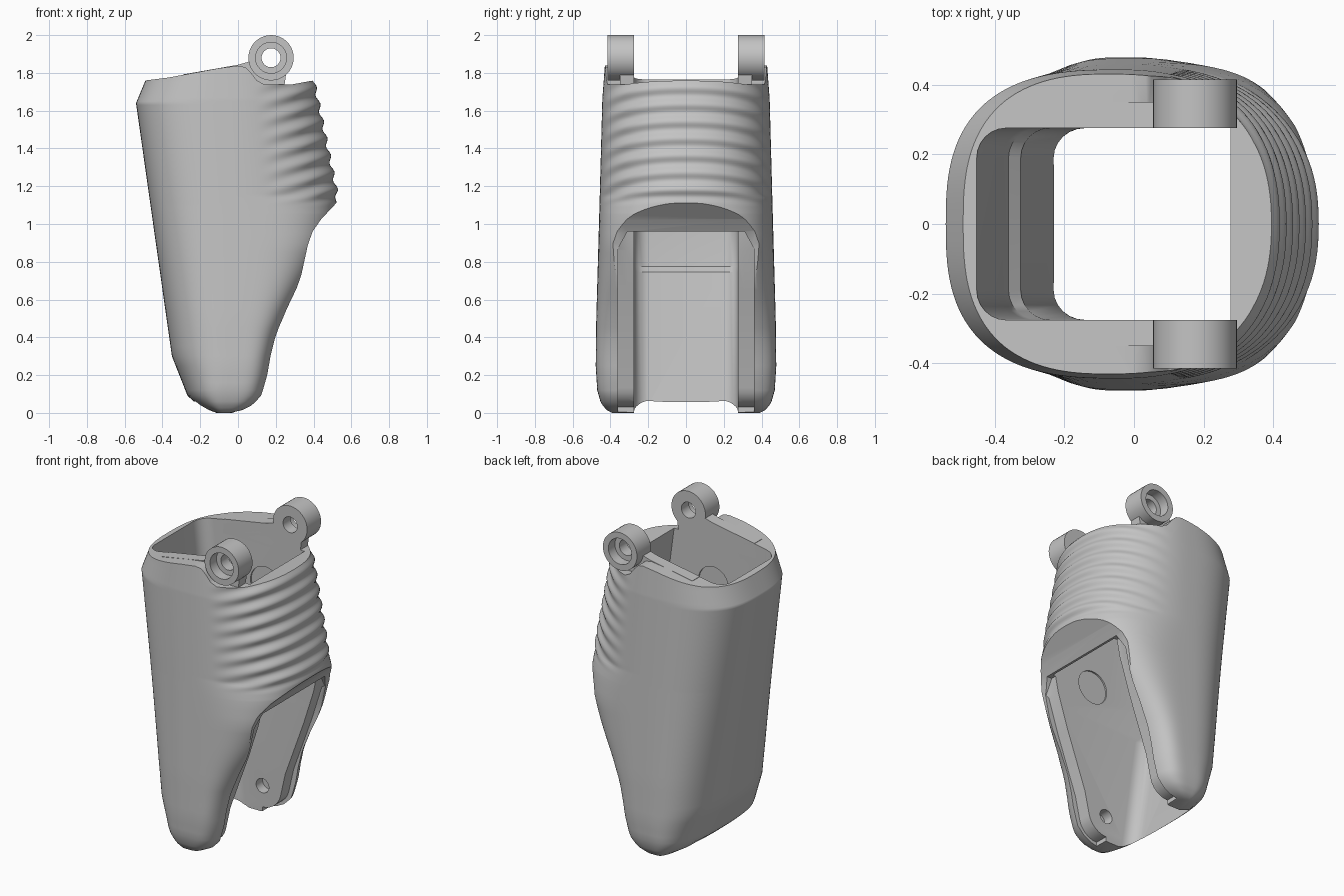
import bpy, bmesh, math
from mathutils import Matrix

if "Cube" in bpy.data.objects:
    bpy.data.objects.remove(bpy.data.objects["Cube"])

grey = bpy.data.materials.new("plain_grey")
grey.use_nodes = True
grey.diffuse_color = (0.55, 0.55, 0.55, 1)
grey.node_tree.nodes["Principled BSDF"].inputs["Base Color"].default_value = grey.diffuse_color


def finish(bm, name):
    bmesh.ops.recalc_face_normals(bm, faces=bm.faces)
    mesh = bpy.data.meshes.new(name)
    bm.to_mesh(mesh)
    bm.free()
    mesh.materials.append(grey)
    ob = bpy.data.objects.new(name, mesh)
    bpy.context.collection.objects.link(ob)
    return ob


def loft(name, rings):
    bm = bmesh.new()
    loops = [[bm.verts.new(p) for p in ring] for ring in rings]
    n = len(loops[0])
    for a, b in zip(loops, loops[1:]):
        for i in range(n):
            j = (i + 1) % n
            bm.faces.new((a[i], a[j], b[j], b[i]))
    bm.faces.new(loops[0])
    bm.faces.new(loops[-1])
    return finish(bm, name)


def prism(name, outline, y0, y1):
    return loft(name, [[(x, y, z) for x, z in outline] for y in (y0, y1)])


def cylinder(name, x, z, r, y0, y1):
    bm = bmesh.new()
    place = Matrix.Translation((x, (y0 + y1) / 2, z)) @ Matrix.Rotation(math.pi / 2, 4, "X")
    bmesh.ops.create_cone(bm, cap_ends=True, segments=40, radius1=r, radius2=r,
                          depth=abs(y1 - y0), matrix=place)
    return finish(bm, name)


def combine(ob, tool, operation="DIFFERENCE"):
    mod = ob.modifiers.new("cut", "BOOLEAN")
    mod.operation, mod.solver, mod.object = operation, "EXACT", tool
    bpy.context.view_layer.objects.active = ob
    bpy.ops.object.modifier_apply(modifier=mod.name)
    bpy.data.objects.remove(tool)


def smooth(ob, angle=35):
    bpy.ops.object.select_all(action="DESELECT")
    ob.select_set(True)
    bpy.context.view_layer.objects.active = ob
    bpy.ops.object.shade_smooth_by_angle(angle=math.radians(angle))


def sample(table, z):
    for (z0, a), (z1, b) in zip(table, table[1:]):
        if z <= z1:
            t = max(0, (z - z0) / (z1 - z0))
            return a + (b - a) * t
    return table[-1][1]


# Outer shell: height against back edge, front edge, half width, widest point
back = [(0, -.12), (.015, -.165), (.04, -.21), (.09, -.267), (.3, -.35), (1.64, -.54), (1.76, -.49), (1.9, -.44)]
front = [(0, -.03), (.015, .04), (.04, .09), (.09, .14), (.2, .172), (.3, .19), (.42, .225), (.55, .29),
         (.72, .39), (.9, .48), (1.05, .52), (1.18, .522), (1.7, .415), (1.76, .4), (1.9, .36)]
width = [(0, .39), (.015, .42), (.05, .45), (.12, .47), (.25, .478), (.5, .475), (1.1, .458), (1.66, .443), (1.9, .425)]
centre = [(0, -.08), (.3, -.03), (1.1, -.02), (1.9, -.05)]
power = [(0, 4.5), (.5, 4), (.9, 3.3), (1.15, 2.3)]


def shell_ring(z, n=128):
    xb, xf, w, cx, p = (sample(t, z) for t in (back, front, width, centre, power))
    ring = []
    for i in range(n):
        a = math.tau * i / n
        c, s = math.cos(a), math.sin(a)
        e = 2 / (p if c > 0 else 2.75)
        x = cx + (xf - cx if c > 0 else cx - xb) * math.copysign(abs(c) ** e, c)
        y = w * math.copysign(abs(s) ** e, s)
        # arched grip ribs fade out towards the flanks
        fade = min(1, max(0, (c - .25) / .5)) * min(1, max(0, (z - 1.1) / .05))
        wave = .0085 * fade * math.cos(math.tau * (z - 1.185 + .28 * (xf - x)) / .09)
        ring.append((x + wave * c, y + wave * s, z))
    return ring


levels = [0, .007, .015, .027, .04, .06, .09, .12, .16, .2, .25]
levels += [.3 + .05 * i for i in range(15)] + [1.05 + .01 * i for i in range(86)]
shell = loft("shell", [shell_ring(z) for z in levels])

# Rim line and the sloping front edge below the grip
combine(shell, prism("rim_cutter", [(-1, 1.73), (-.49, 1.76), (-.37, 1.775), (-.1, 1.825), (0, 1.838), (.04, 1.83),
                                    (.07, 1.80), (.1, 1.76), (.14, 1.738), (.28, 1.738), (.4, 1.76), (1, 1.78),
                                    (1, 3), (-1, 3)], -1, 1))
combine(shell, prism("grip_cutter", [(.7, 1.29), (.515, 1.105), (.44, 1.025), (.395, .96), (.37, .89), (.335, .73),
                                     (.29, .6), (.23, .45), (.7, .4)], -1, 1))


# Inner channel, stepped at the back and open at the lower front
def channel_ring(z, xb, xf, y=.275, r=.085):
    ring = [(xf, -y, z), (xf, y, z)]
    for side in (1, -1):
        arc = [(xb + r - r * math.sin(a), side * (y - r + r * math.cos(a)), z)
               for a in (math.pi / 2 * k / 6 for k in range(7))]
        ring += arc if side == 1 else arc[::-1]
    return ring


channel = [(-.2, -.21, 1), (.06, -.23, 1), (.745, -.325, 1), (.775, -.36, 1), (.96, -.377, 1),
           (.9601, -.377, .38), (1.75, -.45, .275), (2, -.47, .24)]
combine(shell, loft("channel_cutter", [channel_ring(*c) for c in channel]))

# Recess around the lower tongue of each side plate, chamfered at its top corners
tongue = [(-.02 + .13 * math.cos(a), .16 + .13 * math.sin(a))
          for a in (math.radians(-12 - 13 * k) for k in range(7))]


def recess_slice(y, top):
    outline = [(.36, top), (.34, .86), (.27, .64), (.14, .28)] + tongue + [(-.02, -.2), (1, -.2), (1, top)]
    return [(x, y, z) for x, z in outline]


combine(shell, loft("recess_cutter", [recess_slice(y, top) for y, top in
                                      ((-.36, .87), (-.31, .96), (.31, .96), (.36, .87))]))

# Blind bores and round pockets in the side plates
for side in (1, -1):
    for x, z, r, depth in ((-.02, .165, .045, .34), (.08, .99, .105, .285), (0, 1.46, .105, .285)):
        combine(shell, cylinder("bore_cutter", x, z, r, side * .2, side * depth))
smooth(shell)

# Hinge lugs with a stem, a through hole and an outer counterbore
for side, name in ((1, "left"), (-1, "right")):
    lug = cylinder(name + "_hinge_lug", .175, 1.88, .12, side * .275, side * .415)
    stem = prism("stem", [(-.3, 1.7), (-.29, 1.792), (.0, 1.843), (.06, 1.86), (.12, 1.9),
                          (.24, 1.9), (.255, 1.8), (.25, 1.76), (.24, 1.7)],
                 side * .275, side * .35)
    combine(lug, stem, "UNION")
    combine(lug, cylinder("hole_cutter", .175, 1.88, .05, side * .2, side * .5))
    combine(lug, cylinder("counterbore_cutter", .175, 1.88, .082, side * .35, side * .5))
    smooth(lug)
